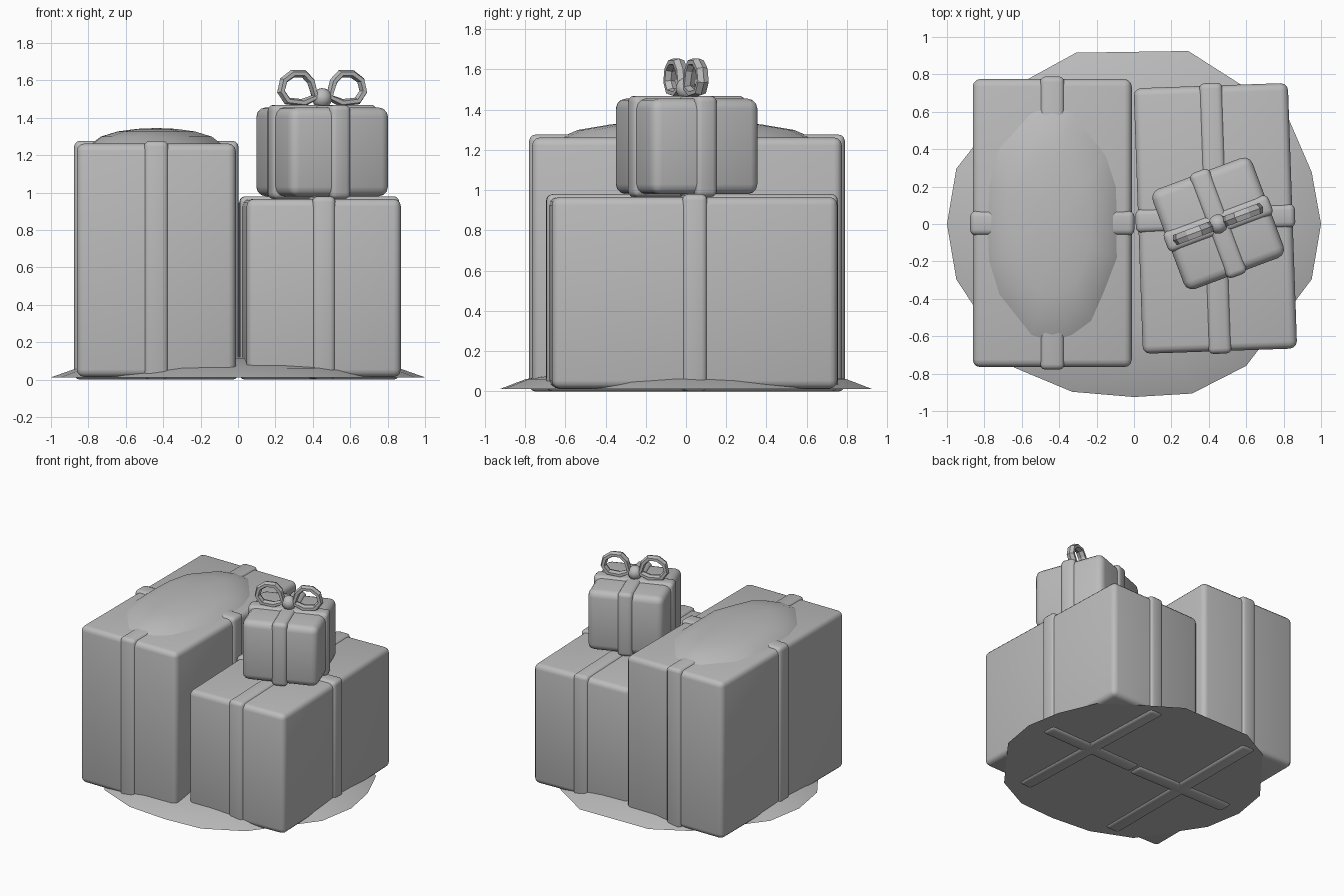
import bpy, bmesh, math
from mathutils import Vector, Matrix

if "Cube" in bpy.data.objects:
    bpy.data.objects.remove(bpy.data.objects["Cube"])

grey = bpy.data.materials.new("plain_grey")
grey.use_nodes = True
COLOUR = (0.5, 0.5, 0.5, 1)
grey.diffuse_color = COLOUR
grey.node_tree.nodes["Principled BSDF"].inputs["Base Color"].default_value = COLOUR


def add_object(name, bm, smooth=None):
    bmesh.ops.recalc_face_normals(bm, faces=bm.faces)
    mesh = bpy.data.meshes.new(name)
    bm.to_mesh(mesh)
    bm.free()
    obj = bpy.data.objects.new(name, mesh)
    bpy.context.collection.objects.link(obj)
    mesh.materials.append(grey)
    if smooth:
        bpy.ops.object.select_all(action="DESELECT")
        obj.select_set(True)
        bpy.context.view_layer.objects.active = obj
        bpy.ops.object.shade_smooth_by_angle(angle=math.radians(smooth))
    return obj


def rounded_block(name, size, centre, turn, radius):
    bm = bmesh.new()
    bmesh.ops.create_cube(bm, size=1)
    bmesh.ops.scale(bm, vec=size, verts=bm.verts)
    bmesh.ops.bevel(bm, geom=bm.edges[:], offset=radius, segments=3,
                    profile=0.5, affect="EDGES")
    bm.transform(Matrix.Translation(centre) @ Matrix.Rotation(math.radians(turn), 4, "Z"))
    return add_object(name, bm, 40)


def gift(name, width, depth, bottom, top, x, y, turn, ribbon, radius):
    """Rounded box wrapped by two crossing ribbons."""
    lip = 0.014
    centre = Vector((x, y, (bottom + top) / 2))
    height = top - bottom
    rounded_block(name + "_box", (width, depth, height), centre, turn, radius)
    tall = height + 2 * lip
    rounded_block(name + "_ribbon_lengthwise", (ribbon, depth + 2 * lip, tall),
                  centre, turn, 0.03)
    rounded_block(name + "_ribbon_crosswise", (width + 2 * lip, ribbon, tall),
                  centre, turn, 0.03)


# Wrapped gifts
gift("large_gift", 0.85, 1.54, 0.014, 1.262, -0.437, 0.005, 0, 0.13, 0.04)
gift("medium_gift", 0.825, 1.42, 0.014, 0.966, 0.435, 0.03, 2, 0.125, 0.04)
gift("small_gift", 0.57, 0.57, 0.98, 1.455, 0.45, 0.003, 20.5, 0.115, 0.05)

# Uneven outline shared by both snow mounds
RIM = [(1, 0), (0.95, 0.3), (0.83, 0.6), (0.58, 0.8), (0.29, 1), (-0.31, 0.99),
       (-0.58, 0.83), (-0.95, 0.32), (-1, 0), (-0.95, -0.32), (-0.64, -0.83),
       (-0.33, -0.97), (0, -1), (0.31, -0.98), (0.6, -0.82), (0.95, -0.32)]


def snow(name, half_x, half_y, x, y, bottom, rise, quarter_turn=False):
    bm = bmesh.new()
    rings = []
    for reach, lift in ((1, 0), (0.86, 0.45), (0.6, 0.78), (0.3, 0.95)):
        ring = []
        for u, v in RIM:
            if quarter_turn:
                u, v = v, -u
            ring.append(bm.verts.new((x + u * half_x * reach, y + v * half_y * reach,
                                      bottom + rise * lift)))
        rings.append(ring)
    n = len(RIM)
    for lower, upper in zip(rings, rings[1:]):
        for i in range(n):
            j = (i + 1) % n
            bm.faces.new((lower[i], lower[j], upper[j], upper[i]))
    peak = bm.verts.new((x, y, bottom + rise))
    for i in range(n):
        bm.faces.new((rings[-1][i], rings[-1][(i + 1) % n], peak))
    bm.faces.new(rings[0][::-1])
    add_object(name, bm, 35)


snow("ground_snow", 1, 0.925, 0, 0, 0.012, 0.11)
snow("roof_snow", 0.345, 0.625, -0.437, 0, 1.262, 0.083, True)

# Faceted bow loops, mirrored about the knot
BOW = Matrix.Translation((0.45, 0, 0)) @ Matrix.Rotation(math.radians(20.5), 4, "Z")
LOOP = [(0.04, 1.51), (0.065, 1.595), (0.105, 1.635), (0.17, 1.635),
        (0.22, 1.6), (0.235, 1.54), (0.2, 1.49), (0.11, 1.48)]


def bow_loop(name, side):
    bm = bmesh.new()
    middle = sum((Vector((a, 0, b)) for a, b in LOOP), Vector()) / len(LOOP)
    sections = []
    for a, b in LOOP:
        point = Vector((a, 0, b))
        out = (point - middle).normalized()
        section = []
        for k in range(6):
            t = math.radians(60 * k)
            p = point + out * 0.022 * math.cos(t) + Vector((0, 0.033 * math.sin(t), 0))
            section.append(bm.verts.new((p.x * side, p.y, p.z)))
        sections.append(section)
    for i, here in enumerate(sections):
        there = sections[(i + 1) % len(sections)]
        for k in range(6):
            m = (k + 1) % 6
            bm.faces.new((here[k], here[m], there[m], there[k]))
    bm.transform(BOW)
    add_object(name, bm)


bow_loop("bow_loop_left", 1)
bow_loop("bow_loop_right", -1)

# Knot
bm = bmesh.new()
bmesh.ops.create_uvsphere(bm, u_segments=10, v_segments=7, radius=0.054)
bm.transform(BOW @ Matrix.Translation((0, 0, 1.505)))
add_object("bow_knot", bm, 40)
